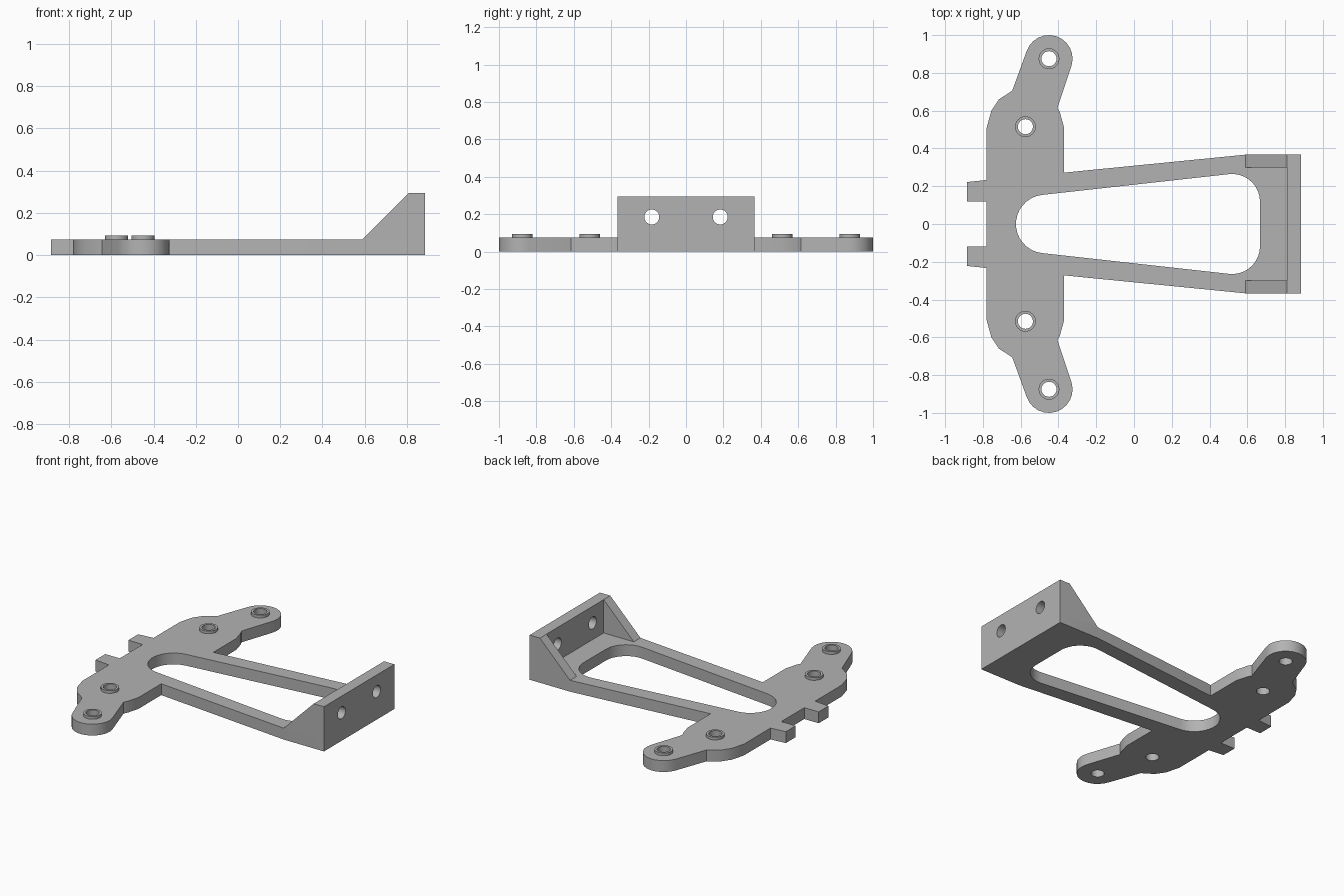
import bpy
import bmesh
from math import cos, sin, radians
from mathutils import Matrix, Vector

if "Cube" in bpy.data.objects:
    bpy.data.objects.remove(bpy.data.objects["Cube"], do_unlink=True)

grey = bpy.data.materials.new("plain_grey")
grey.use_nodes = True
grey.diffuse_color = (0.45, 0.45, 0.45, 1)
grey.node_tree.nodes["Principled BSDF"].inputs["Base Color"].default_value = grey.diffuse_color

X, Y, Z = Vector((1, 0, 0)), Vector((0, 1, 0)), Vector((0, 0, 1))
THICK = 0.075
HALF_WIDTH = 0.367
WALL_X, END_X, WALL_TOP = 0.81, 0.885, 0.295


def arc(centre, radius, start, end, steps):
    angles = [radians(start + (end - start) * i / steps) for i in range(steps + 1)]
    return [(centre[0] + radius * cos(a), centre[1] + radius * sin(a)) for a in angles]


def circle(centre, radius, steps=24):
    return arc(centre, radius, 0, 360, steps)[:-1]


def mirrored(half):
    """Close a half outline by reflecting it across y = 0."""
    return half + [(x, -y) for x, y in reversed(half)]


def slab(name, loops, depth, axes=(X, Y, Z), origin=(0, 0, 0)):
    """Fill an outline with holes and extrude it along the third axis."""
    bm = bmesh.new()
    for loop in loops:
        verts = [bm.verts.new((u, v, 0)) for u, v in loop]
        for i, vert in enumerate(verts):
            bm.edges.new((verts[i - 1], vert))
    bmesh.ops.triangle_fill(bm, edges=bm.edges[:], use_beauty=True, normal=Z)
    result = bmesh.ops.extrude_face_region(bm, geom=bm.faces[:], use_keep_orig=True)
    top = [g for g in result["geom"] if isinstance(g, bmesh.types.BMVert)]
    bmesh.ops.translate(bm, verts=top, vec=Z * depth)
    turn = Matrix(axes).transposed().to_4x4()
    bm.transform(Matrix.Translation(origin) @ turn)
    bmesh.ops.recalc_face_normals(bm, faces=bm.faces[:])
    mesh = bpy.data.meshes.new(name)
    bm.to_mesh(mesh)
    bm.free()
    mesh.materials.append(grey)
    obj = bpy.data.objects.new(name, mesh)
    bpy.context.collection.objects.link(obj)
    bpy.ops.object.select_all(action="DESELECT")
    obj.select_set(True)
    bpy.context.view_layer.objects.active = obj
    bpy.ops.object.shade_smooth_by_angle(angle=radians(32))
    return obj


# Flat base: tabs, crossbar with rounded ears, tapering arms and window
ear = (-0.45, 0.875)
bolts = {"outer": ear, "inner": (-0.575, 0.515)}
outline = [(-0.78, 0.12), (-0.885, 0.12), (-0.885, 0.222), (-0.78, 0.233),
           (-0.78, 0.51), (-0.755, 0.60), (-0.715, 0.66), (-0.645, 0.705)]
outline += arc(ear, 0.125, 162, -17, 12)
outline += [(-0.405, 0.615), (-0.392, 0.59), (-0.37, 0.51), (-0.37, 0.272),
            (0.59, HALF_WIDTH), (WALL_X, HALF_WIDTH)]
window = arc((-0.47, 0), 0.155, 174, 97, 7) + arc((0.52, 0.118), 0.147, 97, 0, 9)
holes = [circle((x, side * y), 0.04) for x, y in bolts.values() for side in (1, -1)]
slab("base_plate", [mirrored(outline), mirrored(window)] + holes, THICK)

# Raised collars round the bolt holes
for label, (x, y) in bolts.items():
    for side, hand in ((1, "back"), (-1, "front")):
        c = (x, side * y)
        slab(f"{label}_collar_{hand}", [circle(c, 0.055), circle(c, 0.04)],
             0.018, origin=(0, 0, THICK))

# Upright mounting wall with two holes
wall = [(-HALF_WIDTH, 0), (HALF_WIDTH, 0), (HALF_WIDTH, WALL_TOP), (-HALF_WIDTH, WALL_TOP)]
slab("mounting_wall", [wall] + [circle((s * 0.183, 0.185), 0.04) for s in (1, -1)],
     END_X - WALL_X, axes=(Y, Z, X), origin=(WALL_X, 0, 0))

# Sloping gussets at both ends of the wall
gusset = [(0.59, THICK), (WALL_X, THICK), (WALL_X, WALL_TOP)]
for side, hand in ((1, "back"), (-1, "front")):
    slab(f"gusset_{hand}", [gusset], 0.069, axes=(X, Z, -Y * side),
         origin=(0, side * HALF_WIDTH, 0))
